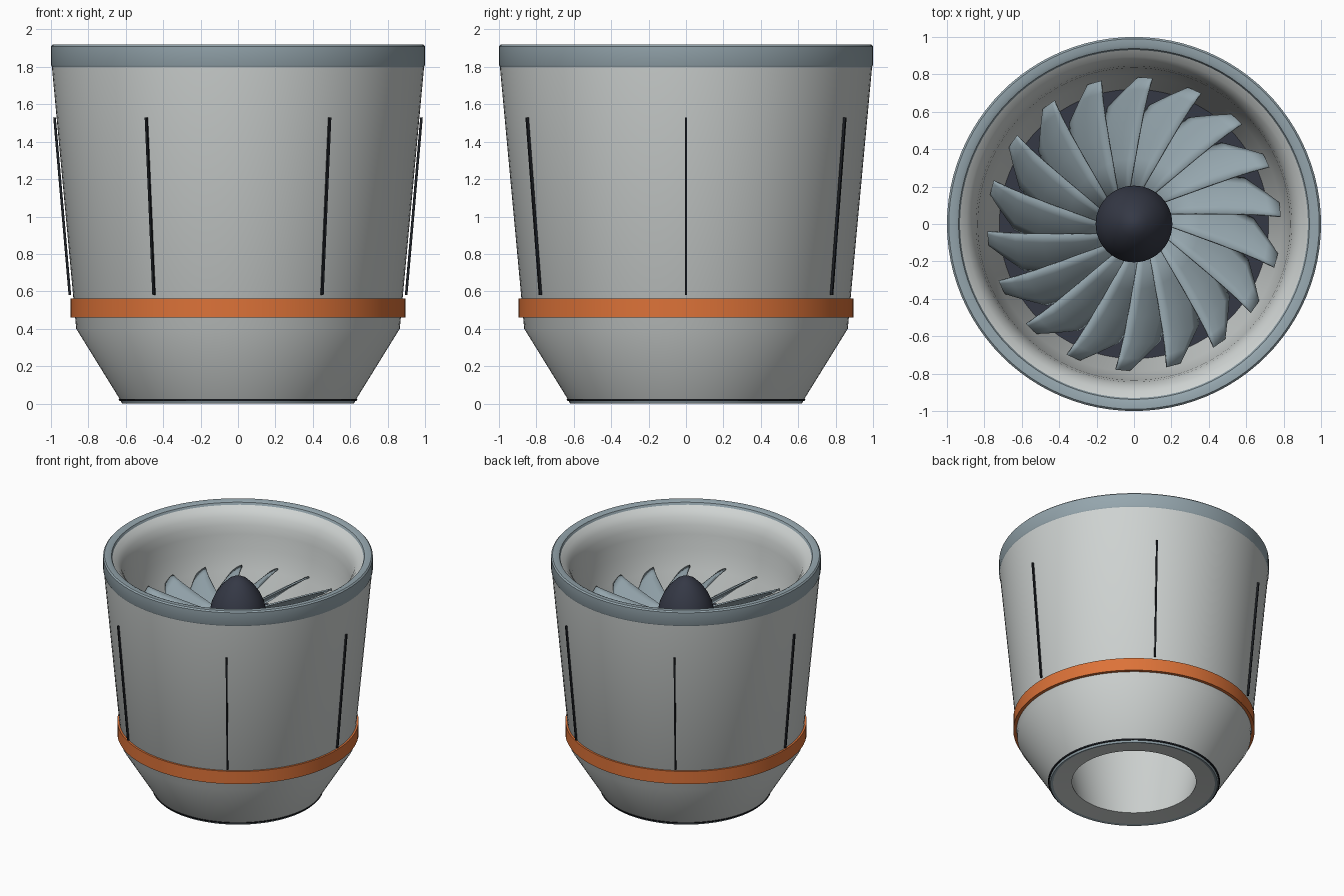
import bpy, bmesh, math
from mathutils import Matrix, Vector

if "Cube" in bpy.data.objects:
    bpy.data.objects.remove(bpy.data.objects["Cube"])


def material(name, rgb):
    m = bpy.data.materials.new(name)
    m.diffuse_color = (*rgb, 1)
    m.use_nodes = True
    m.node_tree.nodes["Principled BSDF"].inputs["Base Color"].default_value = m.diffuse_color
    return m


SHELL = material("pale grey", (0.62, 0.65, 0.64))
STEEL = material("blue grey steel", (0.30, 0.38, 0.42))
ORANGE = material("orange", (0.72, 0.17, 0.04))
NAVY = material("dark navy", (0.035, 0.04, 0.06))
BLACK = material("near black", (0.012, 0.014, 0.018))


def finish(name, bm, mat, angle=30):
    me = bpy.data.meshes.new(name)
    bm.to_mesh(me)
    bm.free()
    me.materials.append(mat)
    ob = bpy.data.objects.new(name, me)
    bpy.context.collection.objects.link(ob)
    bpy.ops.object.select_all(action='DESELECT')
    ob.select_set(True)
    bpy.context.view_layer.objects.active = ob
    bpy.ops.object.shade_smooth_by_angle(angle=math.radians(angle))
    return ob


def lathe(name, profile, mat, closed=False, n=96):
    """Revolve (radius, height) points about z; run the profile upwards on outer sides."""
    bm = bmesh.new()
    rings = []
    for r, z in profile:
        if r == 0:
            rings.append([bm.verts.new((0, 0, z))] * n)
        else:
            rings.append([bm.verts.new((r * math.cos(2 * math.pi * i / n),
                                        r * math.sin(2 * math.pi * i / n), z)) for i in range(n)])
    pairs = list(zip(rings, rings[1:]))
    if closed:
        pairs.append((rings[-1], rings[0]))
    for a, b in pairs:
        for i in range(n):
            j = (i + 1) % n
            bm.faces.new(list(dict.fromkeys((a[i], a[j], b[j], b[i]))))
    return finish(name, bm, mat)


# Outer casing, tapering sharply into the nozzle
lathe("outer_casing", [(0.63, 0.02), (0.865, 0.40), (0.995, 1.80)], SHELL)

# Intake lip
lathe("intake_lip", [(0.995, 1.80), (1.0, 1.81), (1.0, 1.91), (0.99, 1.92), (0.955, 1.92),
                     (0.938, 1.912), (0.93, 1.895)], STEEL)

# Inner duct from the intake throat down to the exhaust, with the bottom face
lathe("inner_duct", [(0.93, 1.895), (0.895, 1.87), (0.865, 1.83), (0.845, 1.77), (0.835, 1.70),
                     (0.825, 1.58), (0.79, 1.42), (0.72, 1.20), (0.64, 0.80), (0.54, 0.35),
                     (0.46, 0.02)], SHELL)
lathe("exhaust_face", [(0.46, 0.02), (0.60, 0.005)], SHELL)

# Exhaust rim, seam line and orange band
lathe("exhaust_rim", [(0.60, 0.005), (0.62, 0.0), (0.628, 0.016)], STEEL)
lathe("exhaust_seam", [(0.62, 0.014), (0.634, 0.014), (0.638, 0.024), (0.62, 0.024)], BLACK, True)
lathe("orange_band", [(0.86, 0.46), (0.895, 0.46), (0.895, 0.563), (0.86, 0.563)], ORANGE, True)

# Dark plate behind the fan, and the spinner
lathe("fan_backplate", [(0.72, 1.20), (0.0, 1.20)], NAVY)
lathe("spinner", [(0.205, 1.20), (0.205, 1.48), (0.195, 1.53), (0.165, 1.60), (0.12, 1.665),
                  (0.07, 1.715), (0.025, 1.74), (0.0, 1.742)], NAVY, n=48)

# Fan blade sections: radius, leading angle, trailing angle, leading height, drop
SECTIONS = [(0.18, 19, 58, 1.43, 0.19), (0.35, 9.5, 44, 1.44, 0.20), (0.50, 6.5, 32, 1.45, 0.20),
            (0.64, 4.8, 23, 1.46, 0.18), (0.72, 3.8, 14, 1.465, 0.10), (0.785, 3, 8.5, 1.47, 0.05)]
STEPS = 5


def fan_blade(index):
    bm = bmesh.new()
    rows = []
    for r, lead, trail, z, drop in SECTIONS:
        row = []
        for k in range(STEPS + 1):
            t = k / STEPS
            a = math.radians(lead + (trail - lead) * t + 20 * index)
            height = z - drop * t + 0.12 * drop * math.sin(math.pi * t)
            row.append(bm.verts.new((r * math.cos(a), r * math.sin(a), height)))
        rows.append(row)
    for a, b in zip(rows, rows[1:]):
        for k in range(STEPS):
            bm.faces.new((a[k], b[k], b[k + 1], a[k + 1]))
    ob = finish(f"fan_blade_{index + 1}", bm, STEEL, 40)
    mod = ob.modifiers.new("thickness", 'SOLIDIFY')
    mod.thickness = 0.012
    mod.offset = -1


for i in range(18):
    fan_blade(i)

# Six thin raised seams up the casing
for i in range(6):
    bm = bmesh.new()
    turn = Matrix.Rotation(math.radians(60 * i), 4, 'Z')
    lower, upper = [[bm.verts.new(turn @ Vector((r + dr, dy, z)))
                     for dr, dy in ((-0.014, -0.006), (0, -0.006), (0, 0.006), (-0.014, 0.006))]
                    for r, z in ((0.906, 0.58), (0.988, 1.53))]
    bm.faces.new(lower[::-1])
    bm.faces.new(upper)
    for k in range(4):
        j = (k + 1) % 4
        bm.faces.new((lower[k], lower[j], upper[j], upper[k]))
    finish(f"casing_seam_{i + 1}", bm, BLACK)
